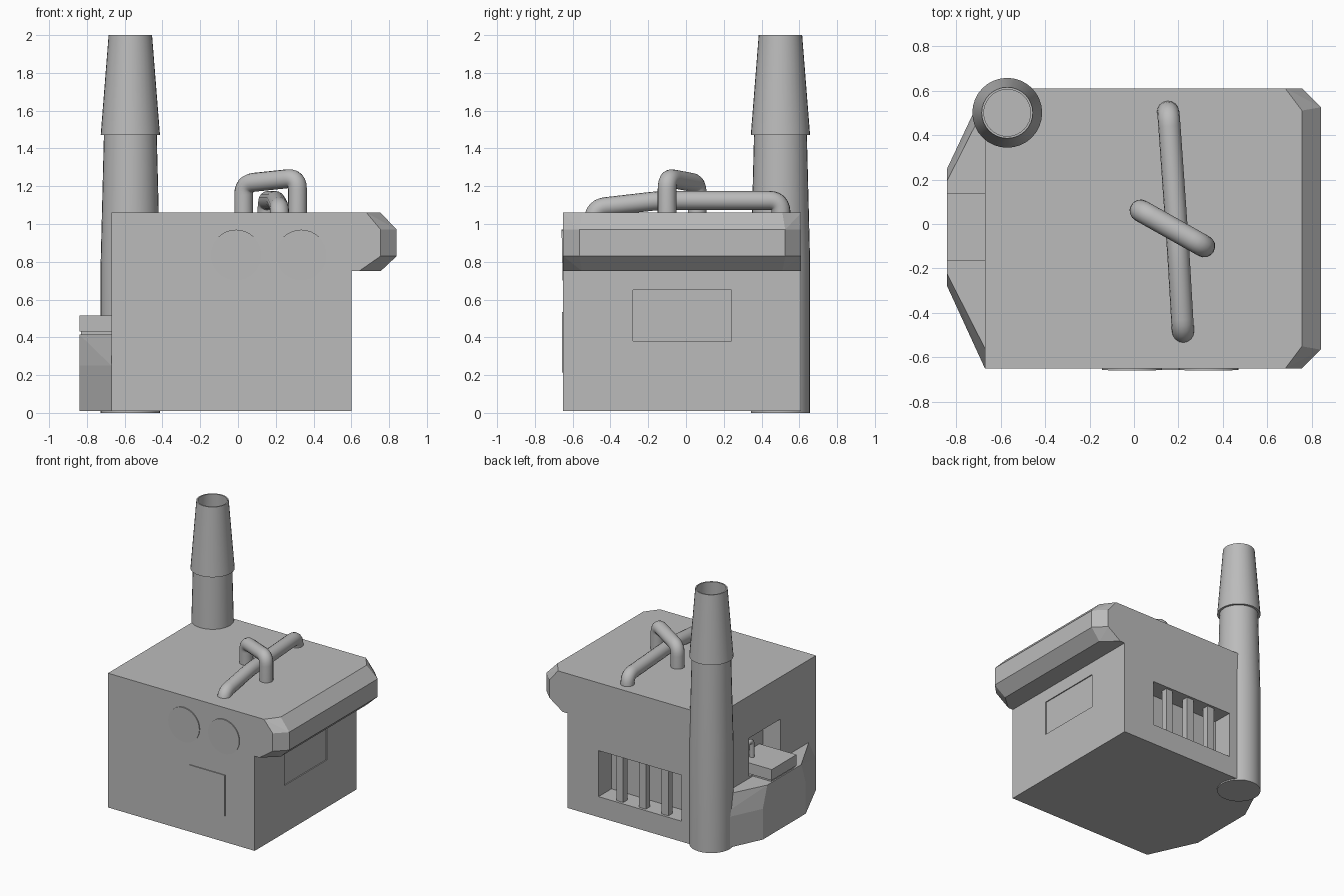
import bpy, bmesh, math
from mathutils import Vector

if "Cube" in bpy.data.objects:
    bpy.data.objects.remove(bpy.data.objects["Cube"])

grey = bpy.data.materials.new("plain_grey")
grey.diffuse_color = (0.5, 0.5, 0.5, 1)
grey.use_nodes = True
grey.node_tree.nodes["Principled BSDF"].inputs["Base Color"].default_value = grey.diffuse_color


def finish(name, bm, smooth=False):
    bmesh.ops.recalc_face_normals(bm, faces=bm.faces)
    me = bpy.data.meshes.new(name)
    bm.to_mesh(me)
    bm.free()
    ob = bpy.data.objects.new(name, me)
    bpy.context.collection.objects.link(ob)
    me.materials.append(grey)
    if smooth:
        bpy.ops.object.select_all(action='DESELECT')
        bpy.context.view_layer.objects.active = ob
        ob.select_set(True)
        bpy.ops.object.shade_smooth_by_angle(angle=math.radians(35))
    return ob


def hull(name, points):
    bm = bmesh.new()
    for p in points:
        bm.verts.new(p)
    bmesh.ops.convex_hull(bm, input=bm.verts)
    bmesh.ops.dissolve_limit(bm, angle_limit=0.01, verts=bm.verts, edges=bm.edges)
    return finish(name, bm)


def box(name, x, y, z):
    return hull(name, [(a, b, c) for a in x for b in y for c in z])


def lathe(name, cx, cy, profile, n=32):
    """Revolve (radius, height) pairs; radius 0 closes an end."""
    bm = bmesh.new()
    vs = [bm.verts.new((cx + r, cy, z)) for r, z in profile]
    es = [bm.edges.new(p) for p in zip(vs, vs[1:])]
    bmesh.ops.spin(bm, geom=vs + es, cent=(cx, cy, 0), axis=(0, 0, 1),
                   angle=math.tau, steps=n)
    bmesh.ops.remove_doubles(bm, verts=bm.verts, dist=1e-4)
    return finish(name, bm, True)


def pipe(name, path, r, bend, n=16):
    """Tube along a path whose inner corners are rounded."""
    pts = [Vector(p) for p in path]
    line = [pts[0]]
    for a, b, c in zip(pts, pts[1:], pts[2:]):
        p, q = b + (a - b).normalized() * bend, b + (c - b).normalized() * bend
        for i in range(7):
            t = i / 6
            line.append(p * (1 - t) ** 2 + b * 2 * t * (1 - t) + q * t * t)
    line.append(pts[-1])
    side = (pts[1] - pts[0]).cross(pts[2] - pts[1]).normalized()
    bm = bmesh.new()
    rings = []
    for i, p in enumerate(line):
        d = (line[min(i + 1, len(line) - 1)] - line[max(i - 1, 0)]).normalized()
        u = (side - d * side.dot(d)).normalized()
        v = d.cross(u)
        rings.append([bm.verts.new(p + r * (u * math.cos(math.tau * k / n)
                                            + v * math.sin(math.tau * k / n)))
                      for k in range(n)])
    for a, b in zip(rings, rings[1:]):
        for k in range(n):
            m = (k + 1) % n
            bm.faces.new((a[k], a[m], b[m], b[k]))
    bm.faces.new(rings[0])
    bm.faces.new(rings[-1])
    return finish(name, bm, True)


# Main block with a rear window, a serving niche and a shallow side panel cut in
body = box("body", (-0.67, 0.60), (-0.65, 0.61), (0.01, 1.06))
cuts = [((-0.39, 0.33), (0.45, 0.80), (0.17, 0.53)),
        ((-0.80, -0.52), (-0.21, 0.18), (0.43, 0.73)),
        ((0.592, 0.70), (-0.28, 0.24), (0.38, 0.65))]
for c in cuts:
    cutter = box("cutter", *c)
    mod = body.modifiers.new("cut", 'BOOLEAN')
    mod.operation = 'DIFFERENCE'
    mod.solver = 'EXACT'
    mod.object = cutter
    bpy.ops.object.select_all(action='DESELECT')
    bpy.context.view_layer.objects.active = body
    body.select_set(True)
    bpy.ops.object.modifier_apply(modifier=mod.name)
    bpy.data.objects.remove(cutter)

# Chamfered overhang on the right side
pts = [(0.60, y, z) for y in (-0.65, 0.61) for z in (0.75, 1.06)]
for y, s in ((-0.65, 1), (0.61, -1)):
    for z, zi, xc in ((0.75, 0.83, 0.64), (1.06, 0.97, 0.68)):
        pts += [(xc, y, z), (0.755, y + s * 0.10, z),
                (0.755, y, zi), (0.84, y + s * 0.085, zi)]
hull("overhang", pts)

# Rear window bars
for x in (0.16, -0.035, -0.23):
    box("window_bar", (x - 0.03, x + 0.03), (0.54, 0.59), (0.17, 0.53))

# Round plates, tilted slightly so that only their tops stand out
for x in (-0.01, 0.335):
    bm = bmesh.new()
    bmesh.ops.create_cone(bm, cap_ends=True, segments=32, radius1=0.135,
                          radius2=0.135, depth=0.01)
    for v in bm.verts:
        px, py, pz = v.co
        v.co = (x + px, -0.651 + pz - py * 0.02, 0.835 + py)
    finish("round_plate", bm, True)

# Front hatch
box("front_hatch", (0.04, 0.345), (-0.657, -0.645), (0.215, 0.535))

# Counter base on the left: straight foot, sloped shoulders, block and slab
foot = [(-0.67, -0.65), (-0.84, -0.28), (-0.84, 0.25), (-0.67, 0.61)]
top = [(-0.67, -0.56), (-0.84, -0.225), (-0.84, 0.195), (-0.67, 0.53)]
hull("counter_foot", [(x, y, z) for x, y in foot for z in (0.01, 0.25)])
hull("counter_shoulder", [(x, y, 0.25) for x, y in foot] +
     [(x, y, 0.415) for x, y in top])
box("counter_core", (-0.83, -0.60), (-0.155, 0.13), (0.40, 0.44))
box("counter_slab", (-0.84, -0.52), (-0.165, 0.14), (0.43, 0.515))

# Small tap in the niche
pipe("tap", [(-0.60, 0.04, 0.50), (-0.60, 0.04, 0.64), (-0.60, 0.11, 0.64),
             (-0.60, 0.11, 0.60)], 0.018, 0.03, 12)

# Chimney: tapering stack and hollow flared cap
lathe("chimney_stack", -0.57, 0.50,
      [(0, 0), (0.157, 0), (0.157, 0.80), (0.14, 1.47), (0, 1.47)])
lathe("chimney_cap", -0.57, 0.50,
      [(0, 1.47), (0.157, 1.47), (0.115, 2.0), (0.105, 2.0), (0.13, 1.52), (0, 1.52)])

# Roof pipes
pipe("long_roof_pipe", [(0.222, -0.49, 1.02), (0.22, -0.485, 1.085), (0.20, -0.14, 1.125),
                        (0.155, 0.50, 1.125), (0.152, 0.505, 1.02)], 0.05, 0.06)
pipe("roof_handle", [(0.03, 0.06, 1.02), (0.03, 0.06, 1.215),
                     (0.315, -0.10, 1.245), (0.315, -0.10, 1.02)], 0.05, 0.06)
